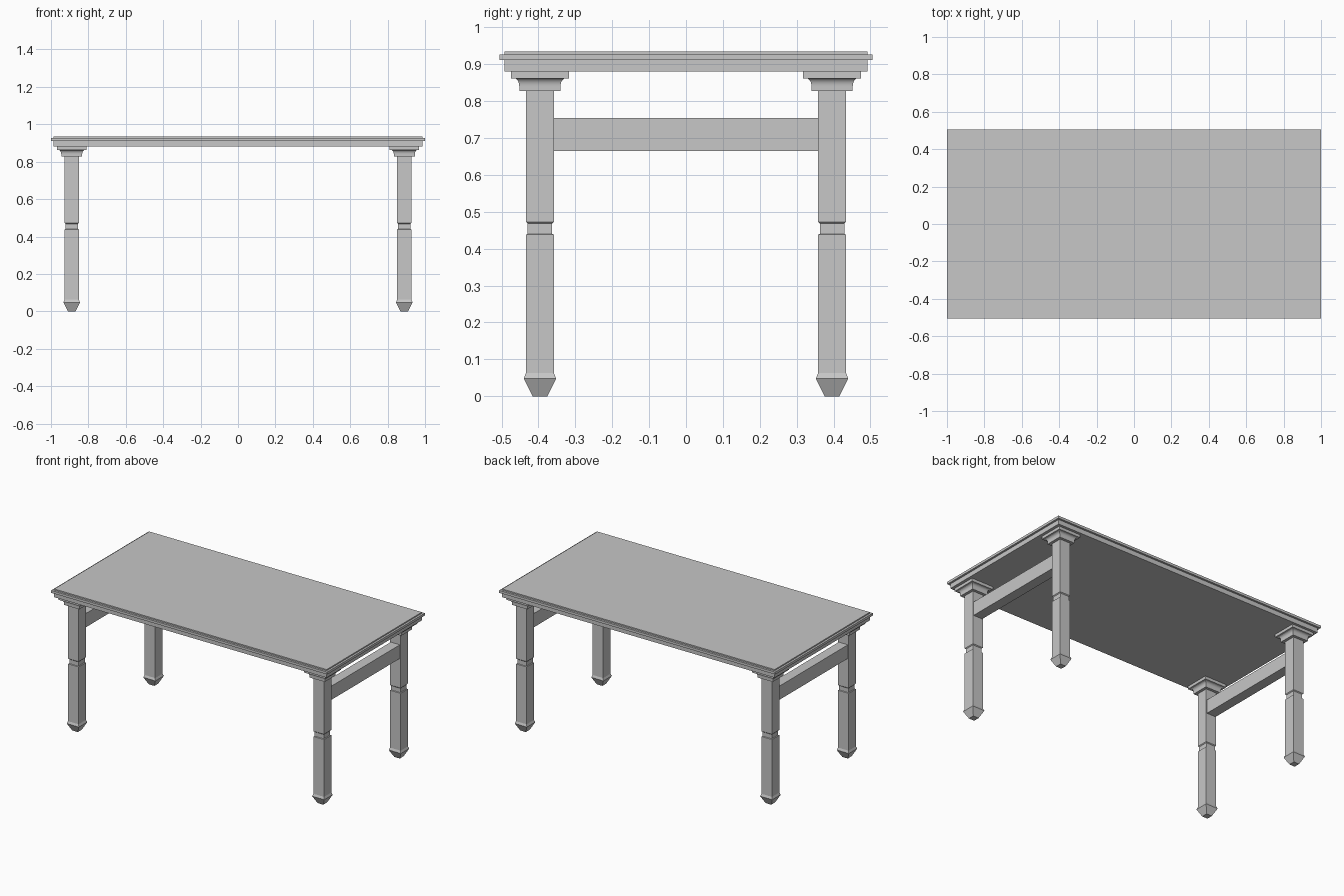
import bpy
import bmesh
from math import sin, cos, pi

cube = bpy.data.objects.get("Cube")
if cube:
    bpy.data.objects.remove(cube, do_unlink=True)

grey = bpy.data.materials.new("light_grey")
grey.use_nodes = True
colour = (0.57, 0.57, 0.57, 1)
grey.diffuse_color = colour
grey.node_tree.nodes["Principled BSDF"].inputs["Base Color"].default_value = colour


def stack(name, centre, profile):
    """Rectangular column from (half x, half y, z) rings, capped at both ends."""
    bm = bmesh.new()
    rings = []
    for hx, hy, z in profile:
        rings.append([bm.verts.new((sx * hx, sy * hy, z))
                      for sx, sy in ((-1, -1), (1, -1), (1, 1), (-1, 1))])
    for low, high in zip(rings, rings[1:]):
        for i in range(4):
            j = (i + 1) % 4
            bm.faces.new((low[i], low[j], high[j], high[i]))
    bm.faces.new(rings[0][::-1])
    bm.faces.new(rings[-1])
    mesh = bpy.data.meshes.new(name)
    bm.to_mesh(mesh)
    bm.free()
    mesh.materials.append(grey)
    obj = bpy.data.objects.new(name, mesh)
    obj.location = (centre[0], centre[1], 0)
    bpy.context.collection.objects.link(obj)
    return obj


# Table top with a projecting lip
inner, lip = (0.987, 0.492), (1.0, 0.505)
stack("table_top", (0, 0), [
    (*inner, 0.881), (*inner, 0.911),
    (*lip, 0.911), (*lip, 0.927),
    (*inner, 0.927), (*inner, 0.935)])

# Leg profile: tapered foot, flare, shaft, groove, shaft, capital
shaft, neck = 0.038, 0.033
leg = [(0.02, 0), (0.044, 0.048), (shaft, 0.063),
       (shaft, 0.438), (neck, 0.44), (neck, 0.468), (shaft, 0.473),
       (shaft, 0.827), (0.056, 0.827)]
# Concave moulding below the capital slab
steps = 6
for i in range(steps + 1):
    a = pi / 2 * i / steps
    leg.append((0.056 + 0.014 * (1 - cos(a)), 0.841 + 0.021 * sin(a)))
leg += [(0.079, 0.862), (0.079, 0.882)]

LEG_X, LEG_Y = 0.889, 0.396
for sx, side in ((-1, "right"), (1, "left")):
    for sy, end in ((-1, "front"), (1, "back")):
        obj = stack(f"{end}_{side}_leg", (sx * LEG_X, sy * LEG_Y),
                    [(h, h, z) for h, z in leg])
        bpy.ops.object.select_all(action="DESELECT")
        obj.select_set(True)
        bpy.context.view_layer.objects.active = obj
        bpy.ops.object.shade_smooth_by_angle(angle=pi / 9)
    # Rail joining the two legs on this side
    reach = LEG_Y - shaft + 0.005
    stack(f"{side}_rail", (sx * LEG_X, 0),
          [(0.033, reach, 0.665), (0.033, reach, 0.755)])
